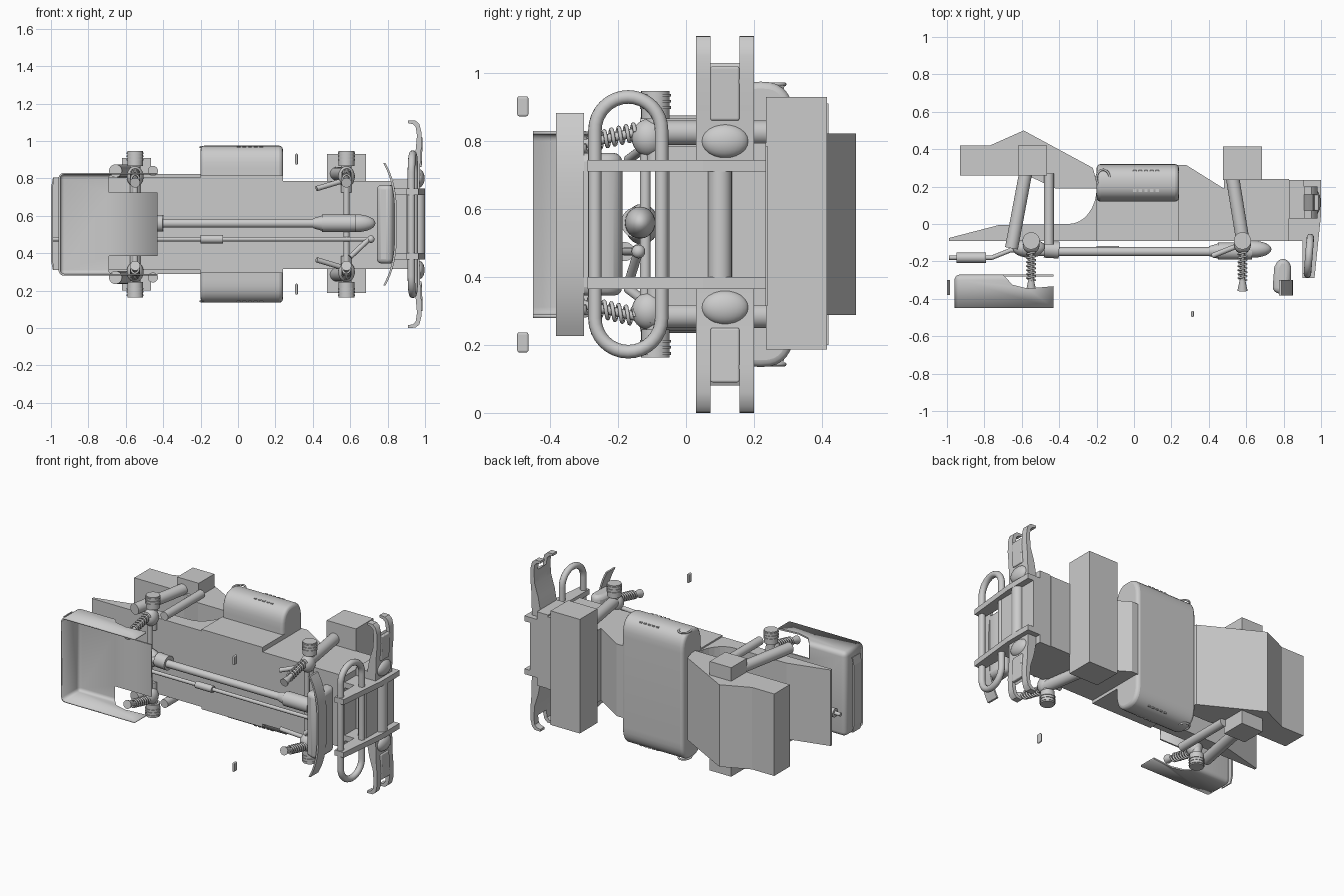
import bpy, bmesh, math
from mathutils import Vector

if "Cube" in bpy.data.objects:
    bpy.data.objects.remove(bpy.data.objects["Cube"])
C = 0.555  # mirror plane height


def finish(name, bm, smooth=False, bevel=0, seg=3):
    bmesh.ops.recalc_face_normals(bm, faces=bm.faces)
    me = bpy.data.meshes.new(name)
    bm.to_mesh(me)
    bm.free()
    ob = bpy.data.objects.new(name, me)
    bpy.context.collection.objects.link(ob)
    if bevel:
        m = ob.modifiers.new("bevel", 'BEVEL')
        m.width, m.segments, m.limit_method = bevel, seg, 'ANGLE'
    select(ob)
    if smooth:
        bpy.ops.object.shade_smooth_by_angle(angle=math.radians(35))
    return ob


def select(ob):
    bpy.ops.object.select_all(action='DESELECT')
    ob.select_set(True)
    bpy.context.view_layer.objects.active = ob


def prism(name, pts, lo, hi, axis='z', **kw):
    put = {'z': lambda a, b, t: (a, b, t), 'y': lambda a, b, t: (a, t, b),
           'x': lambda a, b, t: (t, a, b)}[axis]
    bm = bmesh.new()
    lower = [bm.verts.new(put(a, b, lo)) for a, b in pts]
    upper = [bm.verts.new(put(a, b, hi)) for a, b in pts]
    bm.faces.new(lower)
    bm.faces.new(upper[::-1])
    n = len(pts)
    for i in range(n):
        j = (i + 1) % n
        bm.faces.new((lower[i], upper[i], upper[j], lower[j]))
    return finish(name, bm, **kw)


def box(name, x0, x1, y0, y1, z0, z1, **kw):
    return prism(name, [(x0, y0), (x1, y0), (x1, y1), (x0, y1)], z0, z1, **kw)


def rod(name, a, b, r, r2=None, seg=24):
    a, b = Vector(a), Vector(b)
    bm = bmesh.new()
    bmesh.ops.create_cone(bm, cap_ends=True, segments=seg, radius1=r,
                          radius2=r if r2 is None else r2, depth=(b - a).length)
    rot = Vector((0, 0, 1)).rotation_difference(b - a)
    for v in bm.verts:
        v.co = rot @ v.co + (a + b) / 2
    return finish(name, bm, smooth=True)


def ball(name, c, size):
    bm = bmesh.new()
    bmesh.ops.create_uvsphere(bm, u_segments=24, v_segments=12, radius=1)
    for v in bm.verts:
        v.co = Vector(c) + Vector(p * q for p, q in zip(v.co, size))
    return finish(name, bm, smooth=True)


def tube(name, pts, r, cyclic=False, res=4):
    cu = bpy.data.curves.new(name, 'CURVE')
    cu.dimensions, cu.bevel_depth, cu.bevel_resolution = '3D', r, res
    cu.use_fill_caps = True
    sp = cu.splines.new('POLY')
    sp.points.add(len(pts) - 1)
    for p, q in zip(sp.points, pts):
        p.co = (*q, 1)
    sp.use_cyclic_u = cyclic
    sp.use_smooth = True
    ob = bpy.data.objects.new(name, cu)
    bpy.context.collection.objects.link(ob)
    select(ob)
    bpy.ops.object.convert(target='MESH')


# Central frame, side profile extruded across the width
arc = [(-0.35 + 0.15 * math.sin(a), 0.19 - 0.19 * math.cos(a))
       for a in [math.pi / 2 * i / 8 for i in range(9)]]
prism("rear_frame", [(-0.99, -0.09), (-0.99, -0.075), (-0.72, -0.005)] + arc +
      [(-0.19, 0.19), (-0.19, -0.09)], 0.31, 0.805)
box("middle_frame", -0.2, 0.24, -0.09, 0.2, 0.295, 0.815)
prism("front_frame", [(0.23, -0.09), (0.83, -0.09), (0.83, 0.24), (0.48, 0.24),
                      (0.48, 0.19), (0.28, 0.315), (0.23, 0.315)], 0.315, 0.785)
prism("rear_upper_body", [(-0.93, 0.42), (-0.77, 0.42), (-0.59, 0.5), (-0.22, 0.3),
      (-0.19, 0.19), (-0.42, 0.19), (-0.57, 0.26), (-0.93, 0.26)], 0.288, 0.822)
box("rear_shock_mount", -0.62, -0.465, 0.26, 0.42, 0.2, 0.91)
box("front_shock_mount", 0.475, 0.685, 0.235, 0.415, 0.187, 0.93)

# Wrap-around tank with rounded ends
ends = []
for s in (1, -1):
    for i in range(17):
        a = math.pi * i / 16
        c, w = math.cos(a), math.sin(a)
        ends.append((0.22 + s * 0.1 * math.copysign(abs(c) ** 0.8, c),
                     C + s * (0.295 + 0.125 * w ** 0.8)))
prism("tank", ends, -0.2, 0.24, axis='x', smooth=True, bevel=0.02)

# Nose block and bumper arms
box("nose_block", 0.83, 0.91, 0.03, 0.235, 0.315, 0.795)
box("nose_center", 0.9, 0.96, -0.05, 0.235, 0.4, 0.71)
rod("nose_crossbar", (0.965, 0.1, 0.4), (0.965, 0.1, 0.71), 0.035)
arm = [(0.83, 0.235), (1.0, 0.235), (1.0, 0.05), (0.965, -0.29), (0.9, -0.29),
       (0.9, -0.09), (0.83, -0.09)]
horn = [(0.9, 0.735), (0.925, 0.87), (0.95, 0.95), (0.957, 1.03), (0.95, 1.075), (0.935, 1.09),
        (0.91, 1.095), (0.91, 1.11), (0.95, 1.108), (0.97, 1.09), (0.98, 1.05),
        (0.982, 0.98), (0.975, 0.9), (0.97, 0.735)]
# Lower part of the horn profile, shared by the solid plate between tines
plate = [p for p in horn if p[1] < 1.04] + []


def flip(pts, s):
    return [(x, C + s * (z - C)) for x, z in pts]


for s, side in ((1, "upper"), (-1, "lower")):
    def Z(h):
        return C + s * h

    # Bumper parts
    prism(f"bumper_arm_{side}", arm, Z(0.155), Z(0.19))
    for k, (y0, y1) in enumerate(((0.03, 0.072), (0.157, 0.2))):
        prism(f"bumper_tine_{side}_{k}", flip(horn, s), y0, y1, axis='y', smooth=True)
    prism(f"bumper_plate_{side}", flip(plate, s), 0.072, 0.157, axis='y', smooth=True)
    prism(f"bumper_panel_{side}", flip([(0.955, 0.86), (0.965, 1.02), (0.988, 1.02),
          (0.982, 0.86)], s), 0.072, 0.157, axis='y', bevel=0.006)
    ball(f"bumper_lamp_{side}", (0.965, 0.115, Z(0.245)), (0.033, 0.07, 0.05))

    # Suspension struts
    rod(f"front_strut_{side}", (0.525, 0.26, Z(0.27)), (0.585, -0.11, Z(0.27)), 0.036)
    rod(f"rear_strut_{side}", (-0.58, 0.27, Z(0.285)), (-0.655, -0.13, Z(0.285)), 0.035)
    rod(f"rear_post_{side}", (-0.455, 0.27, Z(0.285)), (-0.455, -0.11, Z(0.285)), 0.027)
    for x, end in ((0.58, "front"), (-0.55, "rear")):
        tag = f"{end}_{side}"
        rod(f"axle_post_{tag}", (x, -0.09, Z(0.17)), (x, -0.09, Z(0.35)), 0.028)
        rod(f"hub_{tag}", (x, -0.09, Z(0.31)), (x, -0.09, Z(0.392)), 0.042)
        for k in range(3):
            rod(f"hub_ring_{tag}_{k}", (x, -0.09, Z(0.34 + 0.018 * k)),
                (x, -0.09, Z(0.348 + 0.018 * k)), 0.046)
        ball(f"knuckle_{tag}", (x, -0.11, Z(0.255)), (0.045, 0.05, 0.055))
        rod(f"damper_{tag}", (x, -0.13, Z(0.275)), (x, -0.33, Z(0.23)), 0.013)
        coil = []
        for i in range(97):
            t, a = i / 96, i / 96 * 2 * math.pi * 7
            coil.append((x + 0.021 * math.cos(a), -0.15 - 0.15 * t,
                         Z(0.272 - 0.035 * t) + 0.024 * math.sin(a)))
        tube(f"spring_{tag}", coil, 0.006, res=2)
        rod(f"damper_foot_{tag}", (x, -0.3, Z(0.235)), (x, -0.355, Z(0.222)), 0.015, 0.027)
    rod(f"steering_link_{side}", (0.42, -0.17, Z(0.19)), (0.57, -0.11, Z(0.235)), 0.014)

    # Tank cap and louvres
    ring = [(-0.165 + 0.035 * math.cos(a), 0.245 + 0.045 * math.sin(a), Z(0.412))
            for a in [2 * math.pi * i / 24 for i in range(24)]]
    tube(f"tank_cap_ring_{side}", ring, 0.006, True, 2)
    for row, y in enumerate((0.18, 0.23, 0.28)):
        for k in range(5):
            x = -0.005 + k * 0.03
            box(f"tank_louvre_{side}_{row}_{k}", x, x + 0.018, y - 0.009, y + 0.009,
                Z(0.37), Z(0.416 if row < 2 else 0.404))
    # Small side markers
    box(f"side_marker_{side}", 0.306, 0.32, -0.497, -0.464, Z(0.318), Z(0.377), bevel=0.006)

# Racetrack bull bar
loop = []
for s in (1, -1):
    for i in range(17):
        a = math.pi * i / 16
        y = -0.17 + s * 0.098 * math.cos(a)
        loop.append((0.935 + 0.08 * (y + 0.17), y, C + s * (0.277 + 0.098 * math.sin(a))))
tube("bull_bar", loop, 0.02, True)

# Axles, drive shaft and exhaust line
for x, end in ((0.58, "front"), (-0.55, "rear")):
    rod(f"axle_{end}", (x, -0.12, 0.34), (x, -0.12, 0.77), 0.016)
rod("drive_shaft", (-0.55, -0.148, 0.56), (0.45, -0.148, 0.56), 0.024)
rod("shaft_collar", (-0.48, -0.135, 0.56), (-0.4, -0.14, 0.56), 0.045)
rod("shaft_cone", (0.4, -0.145, 0.56), (0.46, -0.145, 0.56), 0.026, 0.044)
rod("shaft_sleeve", (0.45, -0.145, 0.56), (0.63, -0.145, 0.56), 0.046)
ball("shaft_joint", (0.635, -0.135, 0.56), (0.1, 0.045, 0.047))
ball("rear_differential", (-0.56, -0.13, C), (0.09, 0.05, 0.06))
tube("exhaust_pipe", [(0.7, -0.14, 0.475), (-0.62, -0.14, 0.475), (-0.66, -0.14, 0.475),
                      (-0.76, -0.18, 0.475), (-0.99, -0.18, 0.475)], 0.012)
rod("exhaust_sleeve", (-0.2, -0.14, 0.475), (-0.08, -0.14, 0.475), 0.022)
rod("exhaust_muffler", (-0.95, -0.18, 0.475), (-0.79, -0.18, 0.475), 0.028)
ball("link_ball", (0.71, -0.14, 0.475), (0.02, 0.02, 0.02))
rod("link_rod", (0.7, -0.14, 0.475), (0.6, -0.17, 0.38), 0.014)

# Front lower guard with swept wings
outer, inner = [], []
for i in range(25):
    u = -1 + i / 12
    x = 0.85 - 0.062 * abs(u) ** 3
    outer.append((x, C + 0.328 * u))
    inner.append((x - 0.012, C + 0.328 * u))
prism("front_guard_wing", outer + inner[::-1], -0.383, -0.3, axis='y', smooth=True)
prism("front_guard", [(0.775, -0.185), (0.825, -0.19), (0.84, -0.23), (0.838, -0.34),
      (0.815, -0.385), (0.74, -0.36), (0.75, -0.23)], 0.345, 0.765, smooth=True, bevel=0.025)

# Rear pan: open shell with wheel notches
bm = bmesh.new()
bmesh.ops.create_cube(bm, size=1)
for v in bm.verts:
    v.co = (-0.695 + 0.53 * v.co.x, -0.36 + 0.18 * v.co.y, C + 0.55 * v.co.z)
bm.normal_update()
bmesh.ops.delete(bm, geom=[f for f in bm.faces if f.normal.y < -0.5 or f.normal.x > 0.5],
                 context='FACES_ONLY')
bmesh.ops.bevel(bm, geom=[e for e in bm.edges if not e.is_boundary], offset=0.03,
                segments=4, profile=0.5, affect='EDGES')
pan = finish("rear_pan", bm, smooth=True)
sol = pan.modifiers.new("shell", 'SOLIDIFY')
sol.thickness, sol.offset = 0.01, -1
notch = [(-0.71, -0.2), (-0.7, -0.27), (-0.65, -0.325), (-0.57, -0.345), (-0.4, -0.33), (-0.4, -0.2)]
for s in (1, -1):
    cut = prism("notch_cutter", notch, C + s * 0.17, C + s * 0.32)
    cut.hide_render = True
    mod = pan.modifiers.new("notch", 'BOOLEAN')
    mod.operation, mod.object = 'DIFFERENCE', cut
select(pan)
bpy.ops.object.convert(target='MESH')
for ob in [o for o in bpy.data.objects if o.name.startswith("notch_cutter")]:
    bpy.data.objects.remove(ob)

# Rear strip
prism("rear_strip", [(-0.99, 0.31), (-1.0, 0.36), (-1.0, 0.75), (-0.99, 0.8), (-0.983, 0.8),
                     (-0.99, 0.75), (-0.99, 0.36), (-0.983, 0.31)], -0.38, -0.3, axis='y')
